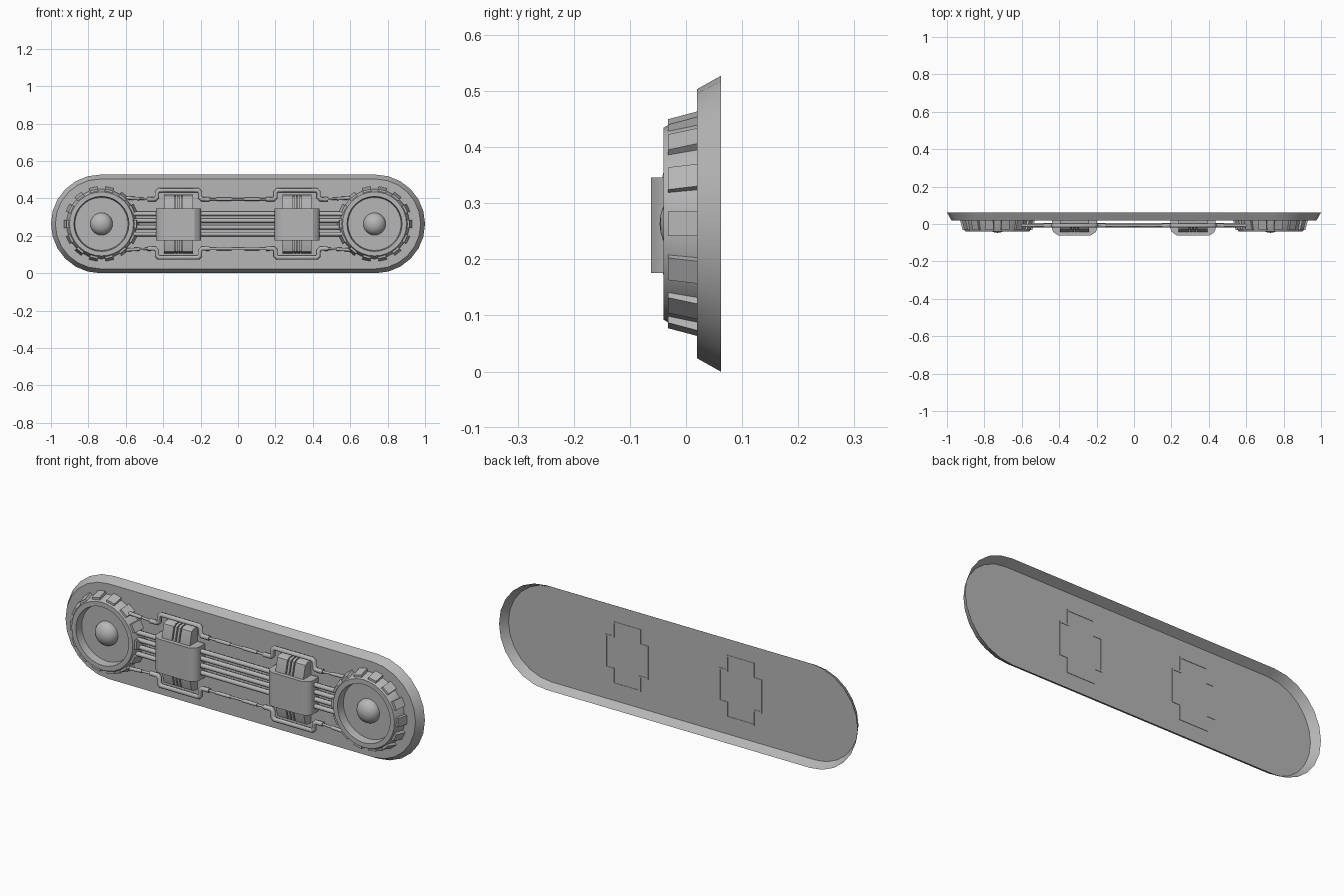
import bpy, bmesh, math
from mathutils import Matrix, Vector

if "Cube" in bpy.data.objects:
    bpy.data.objects.remove(bpy.data.objects["Cube"])

CZ = 0.2635          # height of the long axis
BACK = 0.0195        # plane where the parts meet the plate

grey = bpy.data.materials.new("mid grey")
grey.diffuse_color = (0.47, 0.47, 0.47, 1)
grey.use_nodes = True
grey.node_tree.nodes["Principled BSDF"].inputs["Base Color"].default_value = grey.diffuse_color


def finish(name, bm, smooth=True, front_out=False):
    bmesh.ops.recalc_face_normals(bm, faces=bm.faces)
    if front_out and min(bm.faces, key=lambda f: -f.calc_area()).normal.y > 0:
        bmesh.ops.reverse_faces(bm, faces=bm.faces)
    me = bpy.data.meshes.new(name)
    bm.to_mesh(me)
    bm.free()
    me.materials.append(grey)
    ob = bpy.data.objects.new(name, me)
    bpy.context.collection.objects.link(ob)
    if smooth:
        bpy.ops.object.select_all(action='DESELECT')
        ob.select_set(True)
        bpy.context.view_layer.objects.active = ob
        bpy.ops.object.shade_smooth_by_angle(angle=math.radians(30))
    return ob


def prism(bm, points, offset):
    """Closed prism from a polygon of 3D points moved by offset."""
    a = [bm.verts.new(p) for p in points]
    b = [bm.verts.new(Vector(p) + Vector(offset)) for p in points]
    bm.faces.new(a)
    bm.faces.new(b)
    for i in range(len(a)):
        j = (i + 1) % len(a)
        bm.faces.new((a[i], a[j], b[j], b[i]))


def lathe(name, profile, x, sides):
    """Revolve (radius, y) points about a y-parallel axis at (x, CZ)."""
    bm = bmesh.new()
    rings = []
    for r, y in profile:
        if r == 0:
            rings.append([bm.verts.new((x, y, CZ))] * sides)
        else:
            rings.append([bm.verts.new((x + r * math.cos(t), y, CZ + r * math.sin(t)))
                          for t in (math.tau * i / sides for i in range(sides))])
    for a, b in zip(rings, rings[1:]):
        for i in range(sides):
            j = (i + 1) % sides
            quad = list(dict.fromkeys((a[i], a[j], b[j], b[i])))
            if len(quad) > 2:
                bm.faces.new(quad)
    return finish(name, bm)


def tube(name, paths, radius):
    cu = bpy.data.curves.new(name, 'CURVE')
    cu.dimensions = '3D'
    cu.bevel_depth = radius
    cu.bevel_resolution = 2
    cu.use_fill_caps = True
    for path in paths:
        sp = cu.splines.new('POLY')
        sp.points.add(len(path) - 1)
        for p, co in zip(sp.points, path):
            p.co = (*co, 1)
    ob = bpy.data.objects.new(name, cu)
    bpy.context.collection.objects.link(ob)
    bpy.ops.object.select_all(action='DESELECT')
    ob.select_set(True)
    bpy.context.view_layer.objects.active = ob
    bpy.ops.object.convert(target='MESH')
    ob = bpy.context.object
    ob.data.materials.clear()
    ob.data.materials.append(grey)
    bpy.ops.object.shade_smooth_by_angle(angle=math.radians(50))


# Backing plate: stadium front face with a flared, open-backed rim
def stadium(bm, r, y):
    ring = []
    for side, start in ((1, -90), (-1, 90)):
        for i in range(13):
            t = math.radians(start + 15 * i)
            ring.append(bm.verts.new((side * 0.7365 + r * math.cos(t), y, CZ + r * math.sin(t))))
    return ring


bm = bmesh.new()
front, rear = stadium(bm, 0.24, 0.02), stadium(bm, 0.2635, 0.062)
bm.faces.new(front)
for i in range(len(front)):
    j = (i + 1) % len(front)
    bm.faces.new((front[i], front[j], rear[j], rear[i]))
finish("backing_plate", bm, front_out=True)

# Wheels: dished hub, central dome and ring of treads
for side, label in ((-1, "left"), (1, "right")):
    x = side * 0.73
    lathe(label + "_wheel", [(0, BACK), (0.187, BACK), (0.176, -0.032), (0.171, -0.04),
                             (0.147, -0.04), (0.142, 0.0), (0, 0.0)], x, 32)
    lathe(label + "_hub_dome",
          [(0.06 * math.cos(a), -0.047 * math.sin(a))
           for a in (math.radians(15 * k) for k in range(6))] + [(0, -0.047)], x, 24)
    bm = bmesh.new()
    for k in range(14):
        rot = Matrix.Translation((x, 0, CZ)) @ Matrix.Rotation(math.tau * (k + 0.5) / 14, 4, 'Y')
        section = [(-0.022, BACK, 0.17), (-0.022, BACK, 0.2), (-0.022, -0.032, 0.186),
                   (-0.022, -0.032, 0.165)]
        prism(bm, [rot @ Vector(p) for p in section], rot.to_3x3() @ Vector((0.044, 0, 0)))
    finish(label + "_wheel_treads", bm, smooth=False)

# Bundle of straight rods between the wheels
tube("centre_rods", [[(-0.58, -0.006, CZ + dz), (0.58, -0.006, CZ + dz)]
                     for dz in (-0.054, -0.018, 0.018, 0.054)], 0.012)

# Clamps: rounded wrap over a sloped, grooved core
wrap_half = [(0.12, BACK), (0.12, -0.028), (0.114, -0.042), (0.102, -0.052), (0.085, -0.062)]
wrap = wrap_half + [(-x, y) for x, y in reversed(wrap_half)]
core_half = [(BACK, 0.158), (-0.012, 0.156), (-0.026, 0.148), (-0.042, 0.085)]
core = core_half + [(y, -z) for y, z in reversed(core_half)]
for x, label in ((-0.318, "left"), (0.316, "right")):
    bm = bmesh.new()
    prism(bm, [(x + px, py, 0.176) for px, py in wrap], (0, 0, 0.17))
    finish(label + "_clamp_wrap", bm)
    bm = bmesh.new()
    for x0, x1 in ((-0.078, -0.022), (-0.016, -0.003), (0.003, 0.016), (0.022, 0.078)):
        prism(bm, [(x + x0, py, CZ + dz) for py, dz in core], (x1 - x0, 0, 0))
    # recessed filler behind the grooves
    prism(bm, [(x - 0.07, py + (0.012 if py < 0 else 0), CZ + dz * 0.97) for py, dz in core],
          (0.14, 0, 0))
    finish(label + "_clamp_core", bm)

# Pipes above and below: thick loops around the clamps, thin links and collars
PY = -0.008
loops, links, collars = [], [], []
for s in (1, -1):
    low, high = CZ + s * 0.132, CZ + s * 0.18
    for cx in (-0.318, 0.316):
        half = [(0.165, low), (0.125, low), (0.115, low + s * 0.01),
                (0.115, high - s * 0.01), (0.105, high)]
        loops.append([(cx + dx, PY, z) for dx, z in half] +
                     [(cx - dx, PY, z) for dx, z in reversed(half)])
    links.append([(-0.16, PY, low), (0.16, PY, low)])
    for m in (1, -1):
        links.append([(m * 0.47, PY, low), (m * 0.62, PY, low + s * 0.008)])
        collars.append([(m * 0.035, PY, low), (m * 0.115, PY, low)])
        collars.append([(m * 0.53, PY, low + s * 0.003), (m * 0.6, PY, low + s * 0.007)])
tube("pipe_loops", loops, 0.012)
tube("pipe_links", links, 0.006)
tube("pipe_collars", collars, 0.009)

# Thin cross-shaped clamp outlines showing through the rear of the plate
cross = [(0.12, 0.085), (0.078, 0.085), (0.078, 0.158)]
cross += [(-x, z) for x, z in reversed(cross)]
cross += [(-x, -z) for x, z in cross]
for x, label in ((-0.318, "left"), (0.316, "right")):
    bm = bmesh.new()
    inner = [(px - math.copysign(0.008, px), pz - math.copysign(0.008, pz)) for px, pz in cross]
    for i in range(len(cross)):
        j = (i + 1) % len(cross)
        prism(bm, [(x + px, 0.0185, CZ + pz) for px, pz in (cross[i], cross[j], inner[j], inner[i])],
              (0, 0.0035, 0))
    finish(label + "_clamp_outline", bm, smooth=False)
